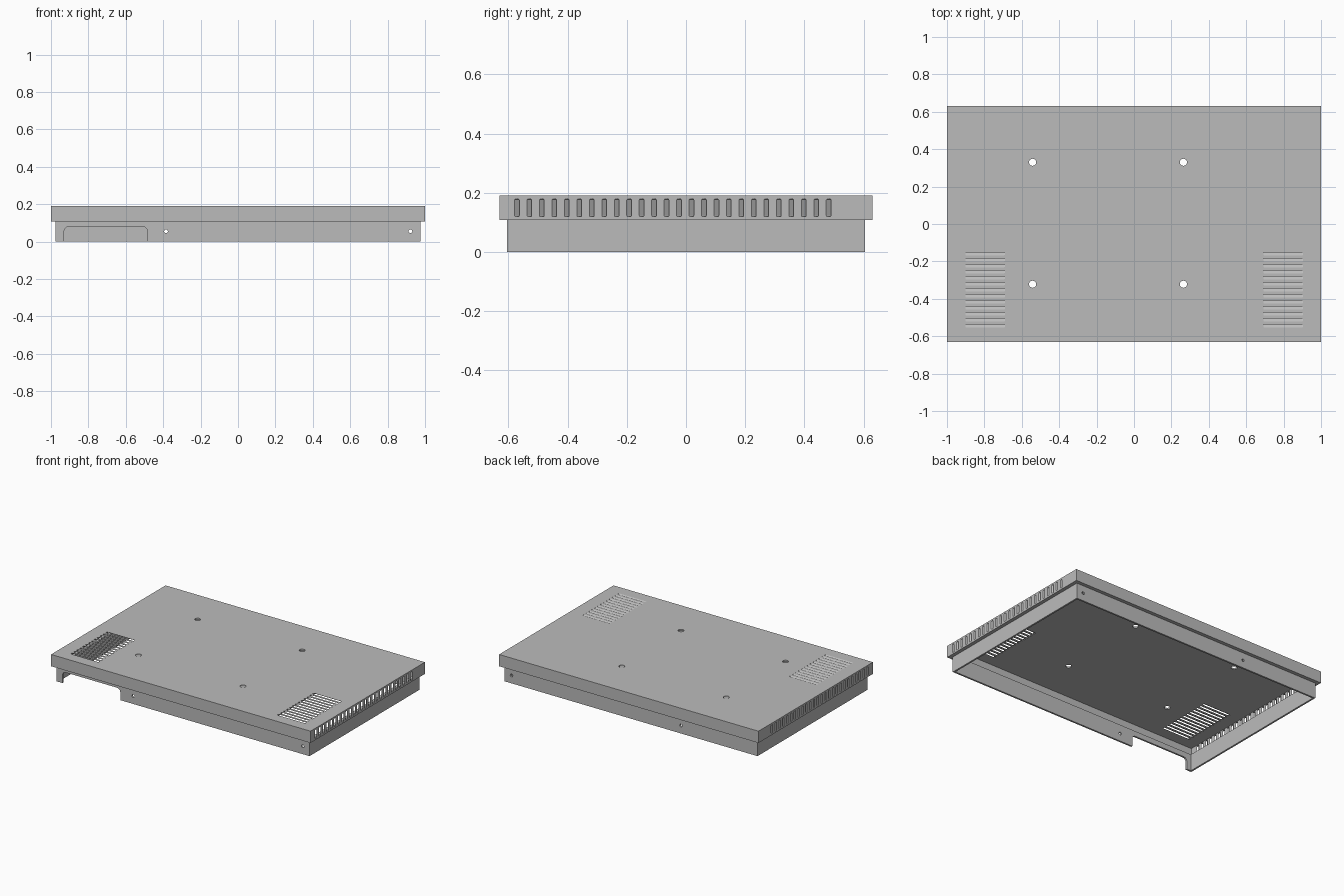
import bpy, bmesh, math
from mathutils import Vector

cube = bpy.data.objects.get("Cube")
if cube:
    bpy.data.objects.remove(cube, do_unlink=True)

metal = bpy.data.materials.new("plain grey metal")
metal.use_nodes = True
grey = (0.5, 0.5, 0.5, 1)
metal.diffuse_color = grey
metal.node_tree.nodes["Principled BSDF"].inputs["Base Color"].default_value = grey


def make_object(name, bm):
    bmesh.ops.recalc_face_normals(bm, faces=bm.faces)
    mesh = bpy.data.meshes.new(name)
    bm.to_mesh(mesh)
    bm.free()
    mesh.materials.append(metal)
    obj = bpy.data.objects.new(name, mesh)
    bpy.context.collection.objects.link(obj)
    return obj


def rounded(w, h, r, steps=4):
    """Outline of a rounded rectangle centred on the origin."""
    pts = []
    for k, (sx, sy) in enumerate([(1, 1), (-1, 1), (-1, -1), (1, -1)]):
        for i in range(steps + 1):
            a = math.pi / 2 * (k + i / steps)
            pts.append((sx * (w / 2 - r) + r * math.cos(a),
                        sy * (h / 2 - r) + r * math.sin(a)))
    return pts


def prism(bm, outline, origin, u, v, sweep):
    """Sweep a flat outline along a vector, which may be slanted."""
    origin, u, v, sweep = map(Vector, (origin, u, v, sweep))
    near = [bm.verts.new(origin + u * a + v * b) for a, b in outline]
    far = [bm.verts.new(p.co + sweep) for p in near]
    bm.faces.new(near)
    bm.faces.new(far[::-1])
    n = len(near)
    for i in range(n):
        j = (i + 1) % n
        bm.faces.new((near[i], far[i], far[j], near[j]))


def circle(r, n=20):
    return [(r * math.cos(2 * math.pi * i / n), r * math.sin(2 * math.pi * i / n))
            for i in range(n)]


X, Y, Z = (1, 0, 0), (0, 1, 0), (0, 0, 1)

# Stepped sheet metal cover: nested rectangles from outer top to inner ceiling
levels = [(0, .19), (0, .108), (.025, .108), (.025, 0),
          (.037, 0), (.037, .117), (.012, .117), (.012, .18)]
bm = bmesh.new()
loops = []
for inset, z in levels:
    hx, hy = 1 - inset, .63 - inset
    loops.append([bm.verts.new((sx * hx, sy * hy, z))
                  for sx, sy in [(-1, -1), (1, -1), (1, 1), (-1, 1)]])
for a, b in zip(loops, loops[1:]):
    for i in range(4):
        j = (i + 1) % 4
        bm.faces.new((a[i], a[j], b[j], b[i]))
bm.faces.new(loops[0])
bm.faces.new(loops[-1])
cover = make_object("cover", bm)

cut = bmesh.new()
# Slanted louvre slots in the top and both sides
top_slot = rounded(.215, .015, .005, 2)
side_slot = rounded(.016, .06, .004, 2)
for s in (-1, 1):
    for i in range(13):
        prism(cut, top_slot, (s * .797, -.545 + i * .0321 - .016, .2),
              X, Y, (0, .048, -.03))
    for i in range(26):
        prism(cut, side_slot, (s * 1.01, -.571 + i * .0421 - .014, .149),
              Y, Z, (-s * .03, .042, 0))
# Round mounting holes in the top
for x in (-.542, .264):
    for y in (-.322, .33):
        prism(cut, circle(.019), (x, y, .25), X, Y, (0, 0, -.1))
# Screw holes through the front and back walls
for x in (-.385, .922):
    for y in (-.65, .55):
        prism(cut, circle(.01, 12), (x, y, .055), X, Z, (0, .1, 0))
# Cable notch in the front wall
prism(cut, rounded(.446, .16, .025), (-.707, -.65, 0), X, Z, (0, .1, 0))
cutter = make_object("cutter", cut)
cutter.hide_render = True

mod = cover.modifiers.new("openings", 'BOOLEAN')
mod.operation = 'DIFFERENCE'
mod.solver = 'EXACT'
mod.object = cutter
bpy.ops.object.select_all(action='DESELECT')
bpy.context.view_layer.objects.active = cover
cover.select_set(True)
bpy.ops.object.modifier_apply(modifier=mod.name)
bpy.data.objects.remove(cutter, do_unlink=True)
